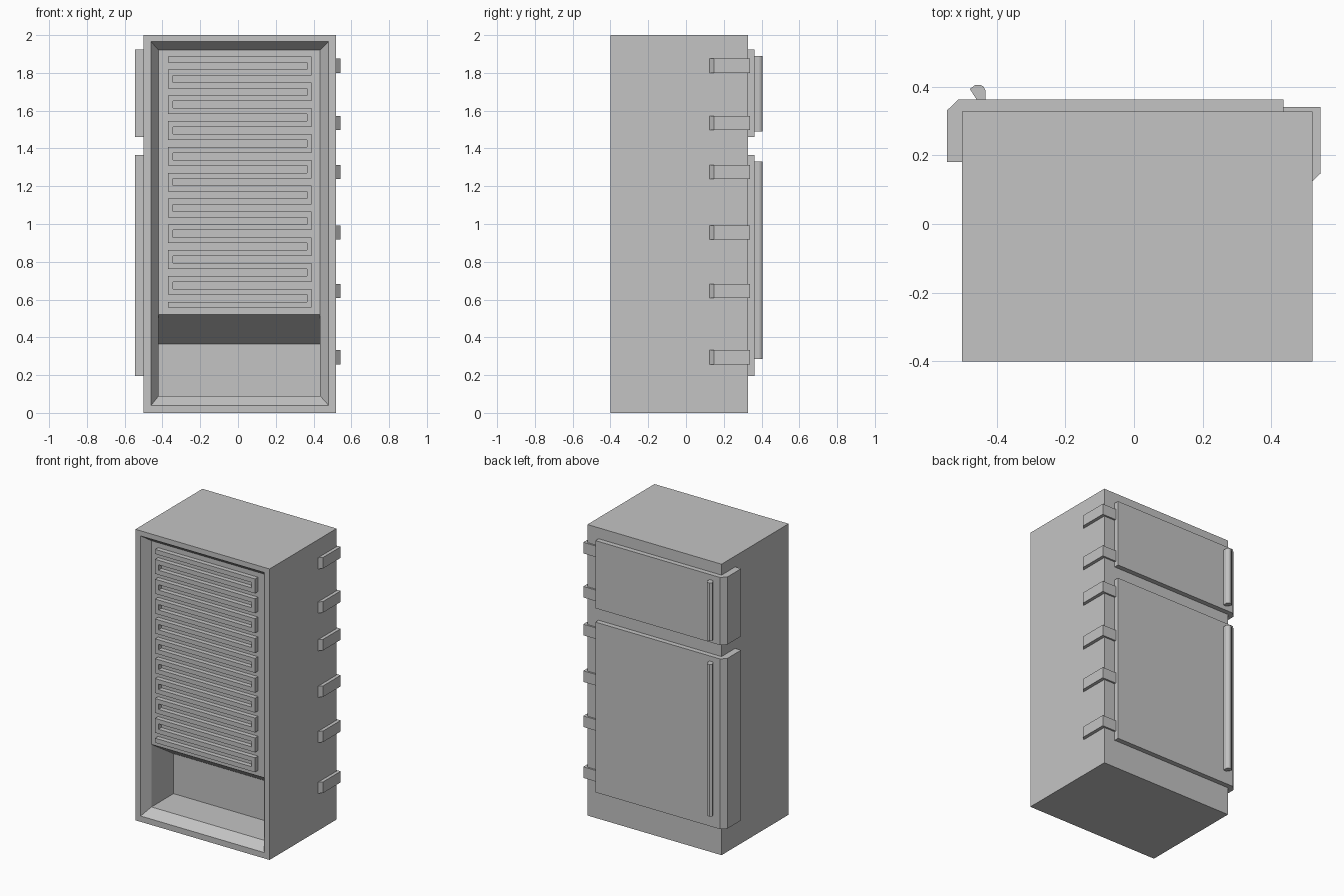
import bpy
import bmesh

cube = bpy.data.objects.get("Cube")
if cube:
    bpy.data.objects.remove(cube, do_unlink=True)

GREY = (0.55, 0.55, 0.55, 1.0)
grey = bpy.data.materials.new("plain grey")
grey.use_nodes = True
grey.diffuse_color = GREY
grey.node_tree.nodes["Principled BSDF"].inputs["Base Color"].default_value = GREY


def finish(name, bm):
    """Turn a bmesh into a flat-shaded object."""
    bmesh.ops.remove_doubles(bm, verts=bm.verts, dist=0.0005)
    bmesh.ops.recalc_face_normals(bm, faces=bm.faces)
    mesh = bpy.data.meshes.new(name)
    bm.to_mesh(mesh)
    bm.free()
    mesh.materials.append(grey)
    obj = bpy.data.objects.new(name, mesh)
    bpy.context.collection.objects.link(obj)
    return obj


def extrude(bm, offset):
    """Thicken all faces of the bmesh along an offset, keeping the base."""
    result = bmesh.ops.extrude_face_region(bm, geom=bm.faces[:], use_keep_orig=True)
    moved = [g for g in result["geom"] if isinstance(g, bmesh.types.BMVert)]
    bmesh.ops.translate(bm, verts=moved, vec=offset)


def prism(name, profile, bottom, top):
    """Upright prism from an (x, y) outline."""
    bm = bmesh.new()
    bm.faces.new([bm.verts.new((x, y, bottom)) for x, y in profile])
    extrude(bm, (0, 0, top - bottom))
    return finish(name, bm)


def bridge(bm, a, b):
    for i in range(len(a)):
        j = (i + 1) % len(a)
        bm.faces.new((a[i], a[j], b[j], b[i]))


# Cabinet: shell, sloped rim, coil panel and open lower compartment
SPLIT = 0.52
bm = bmesh.new()


def ring(x0, x1, y, z0, z1):
    outline = ((x0, z0), (x1, z0), (x1, SPLIT), (x1, z1), (x0, z1), (x0, SPLIT))
    return [bm.verts.new((x, y, z)) for x, z in outline]


back = ring(-0.5, 0.52, 0.328, 0, 2)
front = ring(-0.5, 0.52, -0.4, 0, 2)
rim = ring(-0.46, 0.48, -0.4, 0.04, 1.965)
inner = ring(-0.42, 0.435, -0.34, 0.09, 1.92)
for a, b in ((back, front), (front, rim), (rim, inner)):
    bridge(bm, a, b)
bm.faces.new(back)
bm.faces.new(inner[2:])
opening = [inner[i] for i in (0, 1, 2, 5)]
niche = [bm.verts.new((x, -0.1, z)) for x, z in
         ((-0.42, 0.09), (0.435, 0.09), (0.435, 0.365), (-0.42, 0.365))]
bridge(bm, opening, niche)
bm.faces.new(niche)
finish("cabinet", bm)

# Serpentine cooling coil
BARS, PITCH, THICK, TOP = 20, 0.0683, 0.031, 1.886
LEFT, RIGHT, TURN = -0.37, 0.39, 0.026
columns = (LEFT, LEFT + TURN, RIGHT - TURN, RIGHT)
bm = bmesh.new()


def cell(col, z0, z1):
    x0, x1 = columns[col], columns[col + 1]
    bm.faces.new([bm.verts.new((x, -0.338, z)) for x, z in
                  ((x0, z0), (x1, z0), (x1, z1), (x0, z1))])


for i in range(BARS):
    z = TOP - i * PITCH
    for col in range(3):
        cell(col, z - THICK, z)
    if i < BARS - 1:
        cell(0 if i % 2 else 2, z - PITCH, z - THICK)
bmesh.ops.remove_doubles(bm, verts=bm.verts, dist=0.0005)
extrude(bm, (0, -0.034, 0))
finish("cooling_coil", bm)

# Doors wrapping one side, each with a long handle
door = ((0.435, 0.328), (0.435, 0.362), (-0.512, 0.362), (-0.545, 0.33),
        (-0.545, 0.18), (-0.5, 0.18), (-0.5, 0.328))
handle = ((-0.457, 0.361), (-0.433, 0.361), (-0.433, 0.39), (-0.438, 0.4),
          (-0.447, 0.405), (-0.462, 0.405), (-0.478, 0.393))
for label, z0, z1, h0, h1 in (("upper", 1.46, 1.925, 1.49, 1.89),
                              ("lower", 0.195, 1.365, 0.285, 1.33)):
    prism(label + "_door", door, z0, z1)
    prism(label + "_handle", handle, h0, h1)

# Corner hinges
hinge = ((0.435, 0.328), (0.52, 0.328), (0.52, 0.125), (0.543, 0.147),
         (0.543, 0.34), (0.435, 0.34))
for n, z in enumerate((1.838, 1.535, 1.275, 0.955, 0.645, 0.295)):
    prism(f"hinge_{n + 1}", hinge, z - 0.038, z + 0.038)
